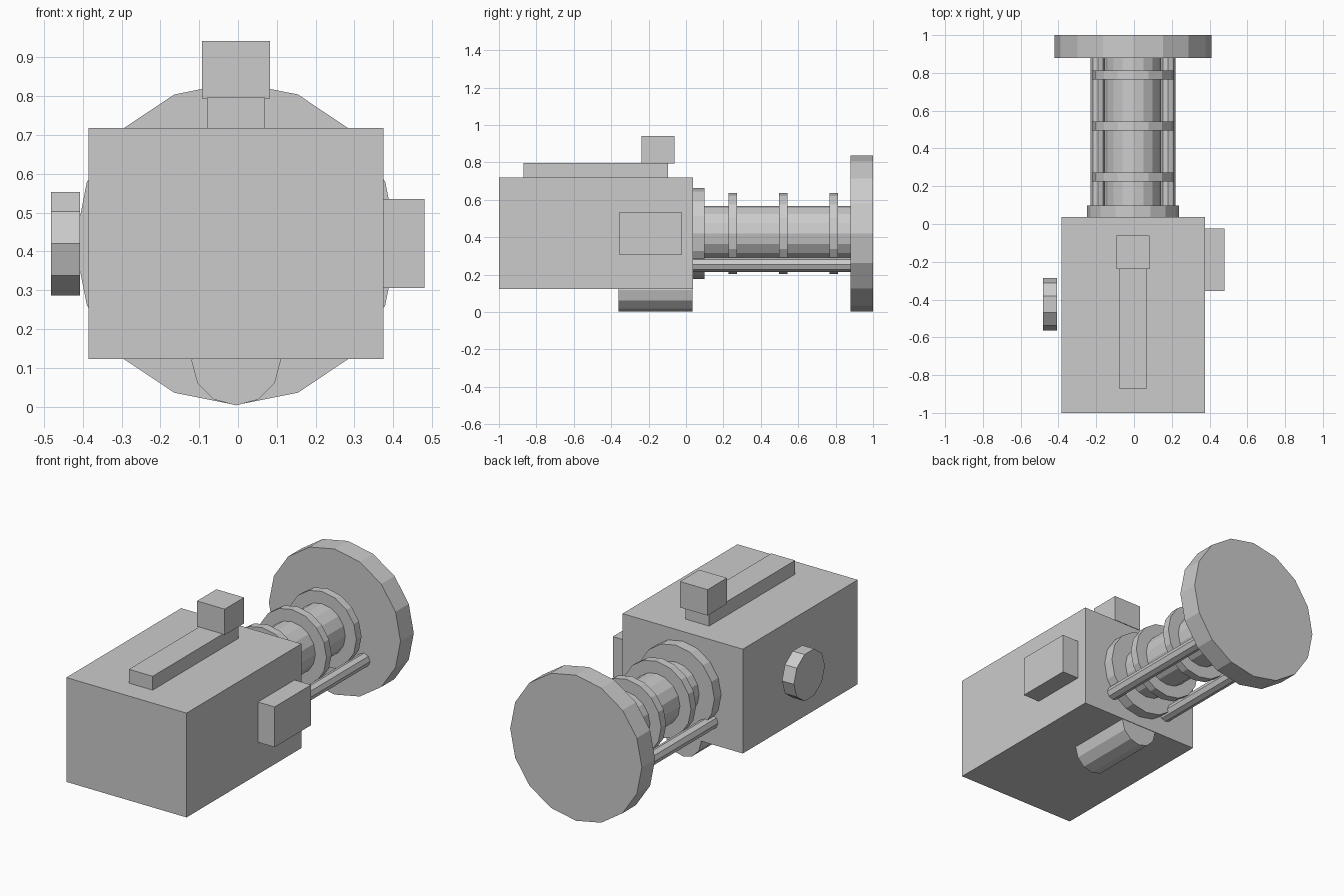
import bpy, bmesh
from math import pi
from mathutils import Matrix

if "Cube" in bpy.data.objects:
    bpy.data.objects.remove(bpy.data.objects["Cube"])

CX, CZ = -0.005, 0.42   # barrel axis


def finish(name, bm):
    me = bpy.data.meshes.new(name)
    bm.to_mesh(me)
    bm.free()
    ob = bpy.data.objects.new(name, me)
    bpy.context.collection.objects.link(ob)
    return ob


def box(name, x, y, z):
    """Box from (min, max) ranges."""
    bm = bmesh.new()
    size = [b - a for a, b in (x, y, z)]
    mid = [(a + b) / 2 for a, b in (x, y, z)]
    bmesh.ops.create_cube(bm, size=1, matrix=Matrix.Translation(mid) @ Matrix.Diagonal((*size, 1)))
    return finish(name, bm)


def cylinder(name, axis, a, b, centre, r, sides):
    """Cylinder from a to b along x or y, with a vertex pointing straight up."""
    bm = bmesh.new()
    mid, u = (a + b) / 2, centre
    if axis == 'y':
        loc, rot = (u[0], mid, u[1]), Matrix.Rotation(pi / 2, 4, 'X') @ Matrix.Rotation(pi / 2, 4, 'Z')
    else:
        loc, rot = (mid, u[0], u[1]), Matrix.Rotation(pi / 2, 4, 'Y')
    bmesh.ops.create_cone(bm, cap_ends=True, segments=sides, radius1=r, radius2=r,
                          depth=b - a, matrix=Matrix.Translation(loc) @ rot)
    return finish(name, bm)


# Housing with its attached blocks
box("housing", (-0.385, 0.375), (-1.0, 0.037), (0.122, 0.718))
box("top_rail", (-0.08, 0.07), (-0.87, -0.095), (0.71, 0.797))
box("top_block", (-0.093, 0.082), (-0.237, -0.062), (0.794, 0.942))
box("side_box", (0.37, 0.48), (-0.355, -0.025), (0.305, 0.535))

# Side knob and underside cylinder
cylinder("side_knob", 'x', -0.482, -0.407, (-0.425, CZ), 0.14, 10)
cylinder("underside_cylinder", 'y', -0.36, 0.034, (CX, 0.118), 0.115, 12)

# Barrel, base collar, rings and end disc
cylinder("barrel", 'y', 0.03, 0.9, (CX, CZ), 0.147, 16)
cylinder("base_collar", 'y', 0.03, 0.098, (CX, CZ), 0.243, 16)
for y in (0.249, 0.519, 0.789):
    cylinder("barrel_ring", 'y', y - 0.023, y + 0.023, (CX, CZ), 0.217, 16)
cylinder("end_disc", 'y', 0.88, 1.0, (CX, CZ), 0.416, 16)

# Guide rods either side below the barrel
for s in (-1, 1):
    cylinder("guide_rod", 'y', 0.03, 0.89, (CX + s * 0.186, 0.253), 0.038, 8)
